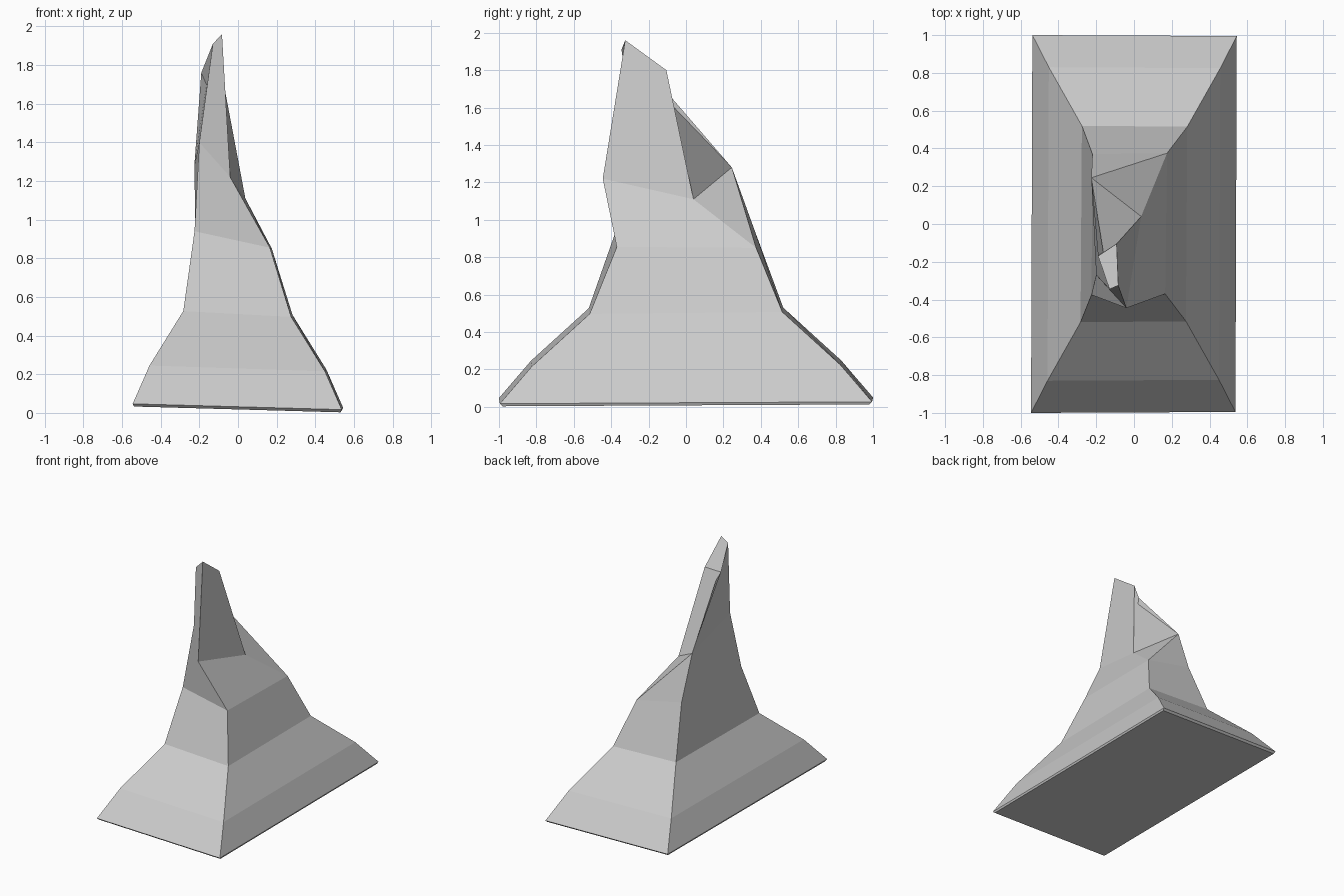
import bpy, bmesh

if "Cube" in bpy.data.objects:
    bpy.data.objects.remove(bpy.data.objects["Cube"])

# Four-cornered sections from bottom to top: front right, back right, back left, front left
def slab(x, y, z):
    # slightly tilted and turned rectangle
    return [(x - .005, -y + .005, z - .015), (x + .002, y - .005, z - .005),
            (-x + .004, y, z + .018), (-x - .003, -y, z + .015)]

sections = [
    slab(.535, .985, .018),
    slab(.542, 1.0, .032),
    slab(.455, .83, .23),
    slab(.28, .52, .512),
    # shoulder
    [(.165, -.37, .855), (.175, .375, .85), (-.22, .37, .935), (-.225, -.375, .94)],
    # twisted waist
    [(-.04, -.445, 1.22), (.038, .04, 1.11), (-.226, .245, 1.28), (-.20, -.27, 1.40)],
    # slanted tip
    [(-.083, -.325, 1.96), (-.092, -.105, 1.80), (-.19, -.17, 1.76), (-.13, -.345, 1.91)],
]

bm = bmesh.new()
rings = [[bm.verts.new(p) for p in s] for s in sections]
for n, (lo, hi) in enumerate(zip(rings, rings[1:])):
    for i in range(4):
        j = (i + 1) % 4
        if n == 4 and i == 1:
            # creased back shoulder
            bm.faces.new((lo[i], hi[j], hi[i]))
            bm.faces.new((lo[i], lo[j], hi[j]))
        else:
            bm.faces.new((lo[i], lo[j], hi[j], hi[i]))
bm.faces.new(rings[0][::-1])
bm.faces.new(rings[-1])
bmesh.ops.recalc_face_normals(bm, faces=bm.faces)

# Rock spire with flat faces
mesh = bpy.data.meshes.new("rock_spire")
bm.to_mesh(mesh)
bm.free()
bpy.context.collection.objects.link(bpy.data.objects.new("rock_spire", mesh))
